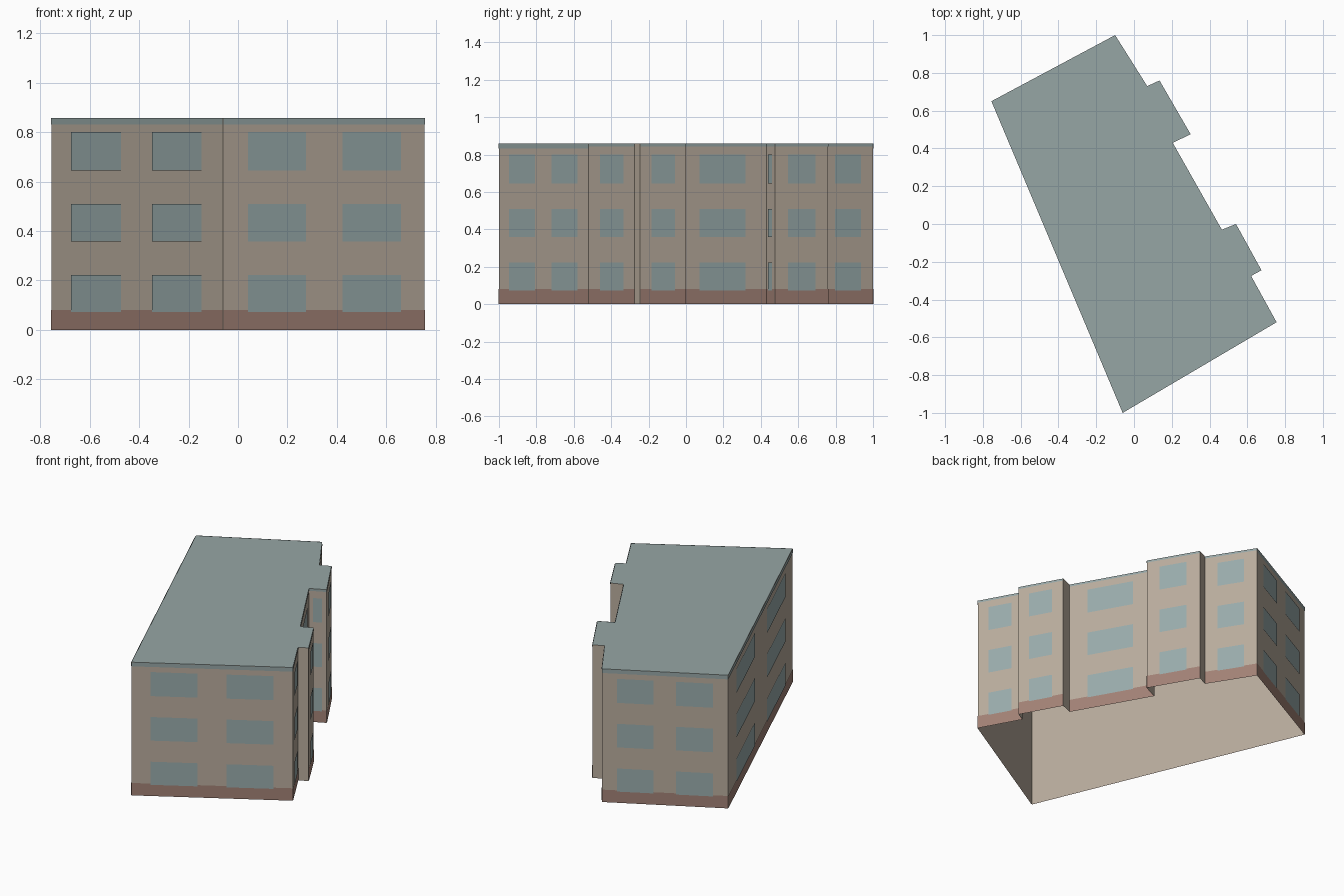
import bpy
from mathutils import Vector

if "Cube" in bpy.data.objects:
    bpy.data.objects.remove(bpy.data.objects["Cube"], do_unlink=True)


def material(name, colour):
    m = bpy.data.materials.new(name)
    m.use_nodes = True
    m.diffuse_color = (*colour, 1)
    bsdf = next(n for n in m.node_tree.nodes if n.type == "BSDF_PRINCIPLED")
    bsdf.inputs["Base Color"].default_value = (*colour, 1)
    bsdf.inputs["Roughness"].default_value = 0.9
    return m


WALL = material("beige wall", (0.485, 0.413, 0.337))
GLASS = material("window blue grey", (0.32, 0.41, 0.41))
BASE = material("brown plinth", (0.36, 0.22, 0.18))
ROOF = material("grey green roof", (0.305, 0.381, 0.378))


def mesh_object(name, faces, mat):
    """Make one object from a list of polygons, each a list of points."""
    verts, polys = [], []
    for f in faces:
        polys.append(range(len(verts), len(verts) + len(f)))
        verts.extend(f)
    me = bpy.data.meshes.new(name)
    me.from_pydata(verts, [], [list(p) for p in polys])
    me.materials.append(mat)
    me.update()
    ob = bpy.data.objects.new(name, me)
    bpy.context.collection.objects.link(ob)
    return ob


def panel(a, b, s, t, z0, z1, out=0.0):
    """Upright rectangle on wall a-b between fractions s and t."""
    a, b = Vector((*a, 0)), Vector((*b, 0))
    d = b - a
    n = Vector((d.y, -d.x, 0)).normalized() * out
    p, q = a + d * s + n, a + d * t + n
    up = Vector((0, 0, 1))
    return [p + up * z0, q + up * z0, q + up * z1, p + up * z1]


HEIGHT, PLINTH = 0.858, 0.08
FLOORS = [(0.073, 0.222), (0.358, 0.51), (0.645, 0.80)]
PAIR = [(0.12, 0.41), (0.59, 0.88)]
ONE = [(0.24, 0.755)]
WIDE = [(0.215, 0.75)]

# Each wall: start corner, window columns (None = plain return), trim depth
WALLS = [
    ((-0.06, -1.0), PAIR, 0.026),
    ((0.755, -0.52), ONE, 0.014),
    ((0.62, -0.275), None, 0),
    ((0.675, -0.245), ONE, 0.014),
    ((0.54, 0.0), None, 0),
    ((0.465, -0.03), WIDE, 0.014),
    ((0.205, 0.43), ONE, 0.014),
    ((0.30, 0.475), ONE, 0.014),
    ((0.135, 0.76), None, 0),
    ((0.07, 0.73), ONE, 0.014),
    ((-0.10, 1.0), PAIR, 0.026),
    ((-0.755, 0.65), PAIR, 0.026),
]

walls, plinth, trim, windows = [], [], [], []
for i, (a, columns, depth) in enumerate(WALLS):
    b = WALLS[(i + 1) % len(WALLS)][0]
    walls.append(panel(a, b, 0, 1, 0, HEIGHT))
    if columns is None:
        continue
    plinth.append(panel(a, b, 0, 1, 0, PLINTH, 0.002))
    trim.append(panel(a, b, 0, 1, HEIGHT - depth, HEIGHT, 0.002))
    for s, t in columns:
        for z0, z1 in FLOORS:
            windows.append(panel(a, b, s, t, z0, z1, 0.004))

# Shell open underneath, flat roof, and thin facade plates
mesh_object("walls", walls, WALL)
mesh_object("roof", [[Vector((*w[0], HEIGHT)) for w in WALLS]], ROOF)
mesh_object("plinth_band", plinth, BASE)
mesh_object("roof_trim", trim, ROOF)
mesh_object("windows", windows, GLASS)
